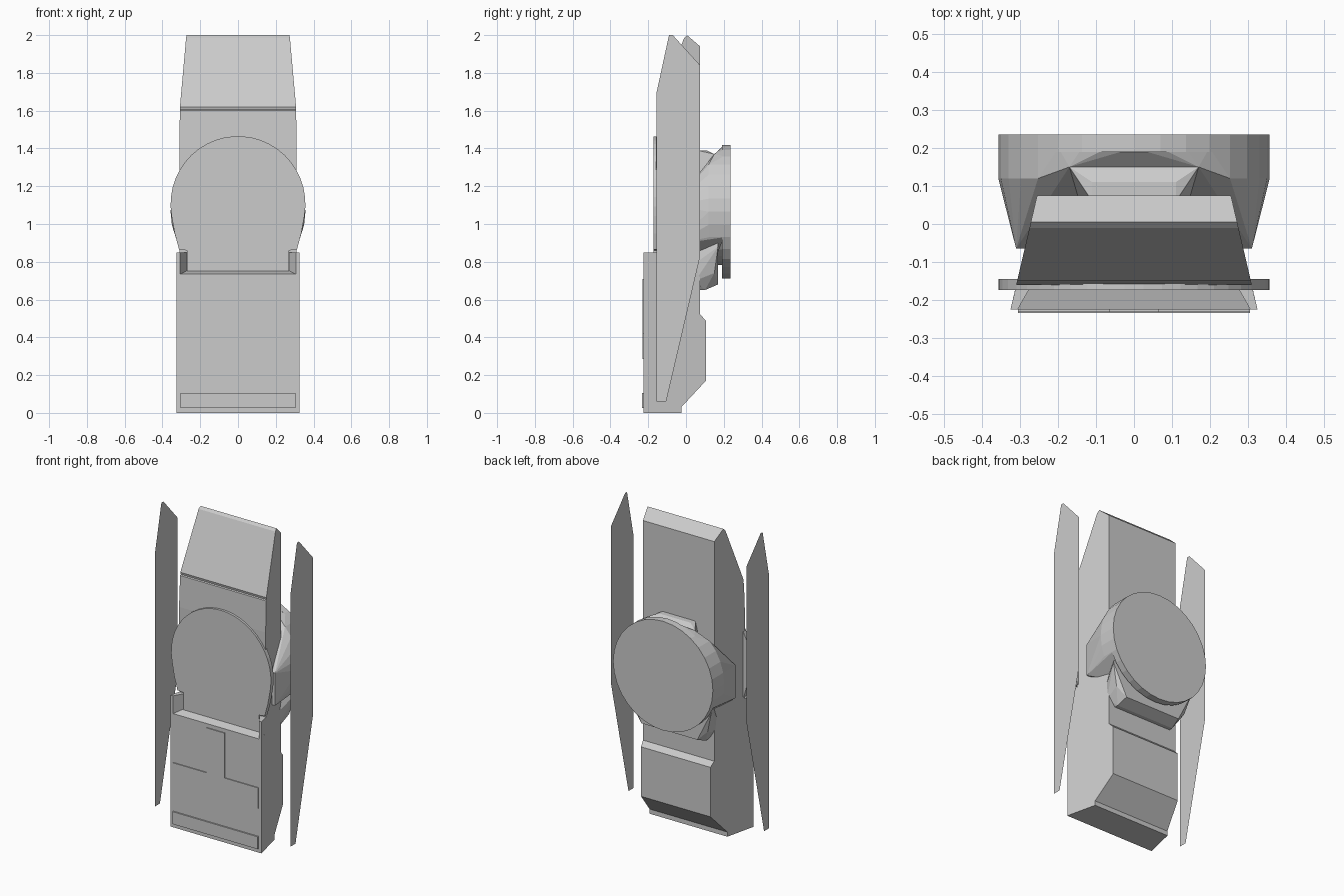
import bpy, bmesh
from math import sin, cos, radians, pi

if "Cube" in bpy.data.objects:
    bpy.data.objects.remove(bpy.data.objects["Cube"])


def finish(name, bm):
    bmesh.ops.recalc_face_normals(bm, faces=bm.faces)
    me = bpy.data.meshes.new(name)
    bm.to_mesh(me)
    bm.free()
    ob = bpy.data.objects.new(name, me)
    bpy.context.collection.objects.link(ob)
    return ob


def loft(name, a, b):
    """Closed solid between two matching outlines."""
    bm = bmesh.new()
    va = [bm.verts.new(p) for p in a]
    vb = [bm.verts.new(p) for p in b]
    bm.faces.new(va)
    bm.faces.new(vb[::-1])
    n = len(va)
    for i in range(n):
        bm.faces.new((va[i], vb[i], vb[(i + 1) % n], va[(i + 1) % n]))
    return finish(name, bm)


def plate(name, outline, y0, y1):
    """Outline in x, z given a thickness along y."""
    return loft(name, [(x, y0, z) for x, z in outline], [(x, y1, z) for x, z in outline])


def hull(name, pts):
    bm = bmesh.new()
    for p in pts:
        bm.verts.new(p)
    r = bmesh.ops.convex_hull(bm, input=bm.verts)
    junk = {g for g in r["geom_interior"] + r["geom_unused"] if isinstance(g, bmesh.types.BMVert)}
    bmesh.ops.delete(bm, geom=list(junk), context='VERTS')
    bmesh.ops.dissolve_limit(bm, angle_limit=radians(1), verts=bm.verts, edges=bm.edges)
    return finish(name, bm)


def mirror(ob):
    m = ob.modifiers.new("mirror", 'MIRROR')
    m.use_axis[0] = True
    m.use_mirror_merge = False


def half_width(y):
    return 0.2725 - 0.233 * y


# hull body: side profile, wider at the front than at the back
profile = [(-0.225, 0), (-0.225, 0.735), (-0.155, 0.755), (-0.16, 1.40), (-0.152, 1.60),
           (-0.146, 1.605), (-0.15, 1.62), (-0.01, 1.985), (0.005, 2.0), (0.075, 1.94),
           (0.075, 0.52), (0.105, 0.49), (0.105, 0.17), (-0.025, 0.03), (-0.025, 0)]
loft("main_body", [(-half_width(y), y, z) for y, z in profile],
     [(half_width(y), y, z) for y, z in profile])

# raised tabs beside the front ledge
tab = [(0.325, -0.225), (0.307, -0.15), (0.27, -0.15), (0.272, -0.165), (0.306, -0.225)]
mirror(loft("ledge_tab", [(x, y, 0.73) for x, y in tab], [(x, y, 0.85) for x, y in tab]))

# round front plate with a tapered lower end
right = [(0.27, 0.75), (0.27, 0.86), (0.312, 0.865), (0.335, 0.95)]
arc = [(0.357 * cos(radians(a)), 1.105 + 0.36 * sin(radians(a))) for a in range(-10, 191, 8)]
left = [(-x, z) for x, z in reversed(right)]
plate("front_disc", right + arc + left, -0.173, -0.145)

# thin raised strips on the lower front
plate("bottom_strip", [(-0.305, 0.025), (0.305, 0.025), (0.305, 0.105), (-0.305, 0.105)],
      -0.234, -0.22)
plate("t_strip", [(-0.305, 0.285), (0.305, 0.285), (0.305, 0.42), (0.065, 0.42),
                  (0.065, 0.71), (-0.065, 0.71), (-0.065, 0.42), (-0.305, 0.42)],
      -0.231, -0.22)

# rear dish with side arms that grip the body
ring = [(0.357 * cos(i * pi / 16), 1.065 + 0.353 * sin(i * pi / 16)) for i in range(32)]
plate("rear_disc", ring, 0.19, 0.235)
dish = [(x, 0.20, z) for x, z in ring if z > 0.88]
dish += [(x, 0.12, z) for x, z in ring if 0.88 < z < 1.34]
dish += [(s * 0.17, 0.15, z) for s in (-1, 1) for z in (0.80, 1.37)]
dish += [(s * 0.31, -0.065, z) for s in (-1, 1) for z in (0.89, 1.10)]
hull("rear_dish", dish)

# neck between body and dish, upper block and lower lip
hull("dish_neck", [(s * x, y, z) for s in (-1, 1) for x, y, z in
                   ((0.11, 0.06, 1.39), (0.11, 0.11, 1.39), (0.17, 0.15, 1.37),
                    (0.26, 0.06, 0.80), (0.30, 0.17, 0.88), (0.25, 0.05, 0.70),
                    (0.21, 0.06, 0.65), (0.21, 0.10, 0.65), (0.20, 0.17, 0.68),
                    (0.26, 0.15, 0.74))])
plate("disc_core", [(x * 0.8, 1.065 + (z - 1.065) * 0.8) for x, z in ring], 0.15, 0.20)

# flat side panels standing clear of the body
bm = bmesh.new()
bm.faces.new([bm.verts.new((0.485, y, z)) for y, z in
              ((-0.155, 0.06), (-0.105, 0.06), (0.075, 0.83), (0.075, 1.84),
               (-0.07, 2.0), (-0.09, 2.0), (-0.155, 1.70))])
panel = finish("side_panel", bm)
mirror(panel)
